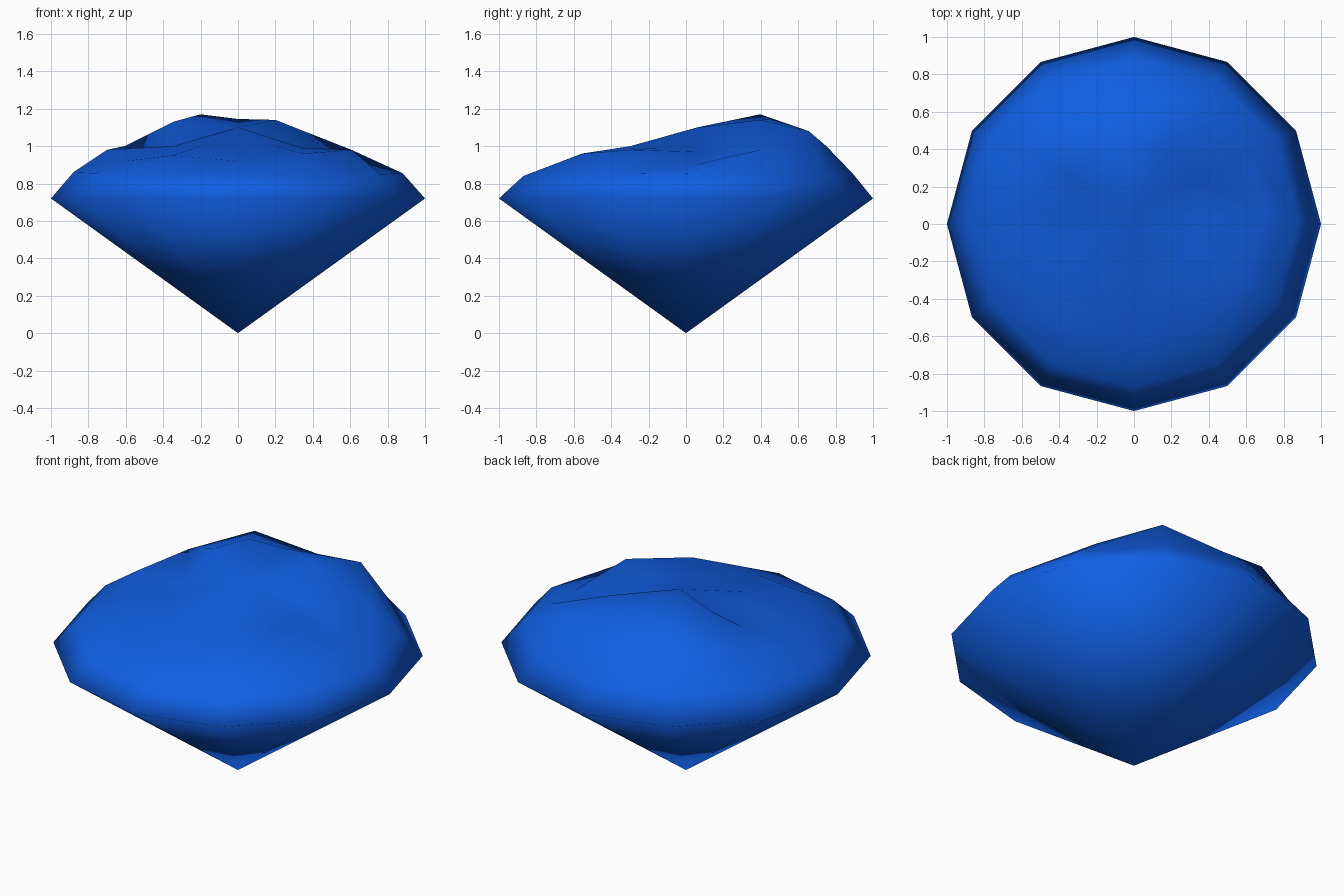
import bpy, bmesh, math

if "Cube" in bpy.data.objects:
    bpy.data.objects.remove(bpy.data.objects["Cube"])

SIDES = 12

def ring(bm, radius, cy, heights):
    """Twelve-sided ring, starting at +x and running counter-clockwise."""
    return [bm.verts.new((radius * math.cos(math.tau * i / SIDES),
                          cy + radius * math.sin(math.tau * i / SIDES), z))
            for i, z in enumerate(heights)]

bm = bmesh.new()

# Pointed base, rim, and lumpy crown rings (radius, y offset, heights)
rings = [
    ring(bm, 1.0, 0.0, [0.72] * SIDES),
    ring(bm, 0.88, 0.01, [.855, .855, .855, .855, .855, .86,
                          .86, .855, .845, .84, .84, .85]),
    ring(bm, 0.7, 0.05, [.90, .98, 1.08, 1.0, 1.08, 1.0,
                         .98, .92, .95, .92, .96, .98]),
    ring(bm, 0.4, 0.05, [.97, .97, 1.14, 1.145, 1.17, 1.13,
                         .98, 1.0, 1.0, .97, 1.0, .99]),
]
tip = bm.verts.new((0, 0, 0))
crown = bm.verts.new((0, 0.06, 1.1))

for i in range(SIDES):
    j = (i + 1) % SIDES
    bm.faces.new((tip, rings[0][j], rings[0][i]))
    for a, b in zip(rings, rings[1:]):
        bm.faces.new((a[i], a[j], b[j], b[i]))
    bm.faces.new((rings[-1][i], rings[-1][j], crown))

bmesh.ops.recalc_face_normals(bm, faces=bm.faces)
for f in bm.faces:
    f.smooth = True

mesh = bpy.data.meshes.new("gem_stone")
bm.to_mesh(mesh)
bm.free()
gem = bpy.data.objects.new("gem_stone", mesh)
bpy.context.collection.objects.link(gem)

# Blue finish
blue = bpy.data.materials.new("blue")
blue.diffuse_color = (0.005, 0.11, 0.75, 1)
blue.use_nodes = True
blue.node_tree.nodes["Principled BSDF"].inputs["Base Color"].default_value = blue.diffuse_color
mesh.materials.append(blue)
